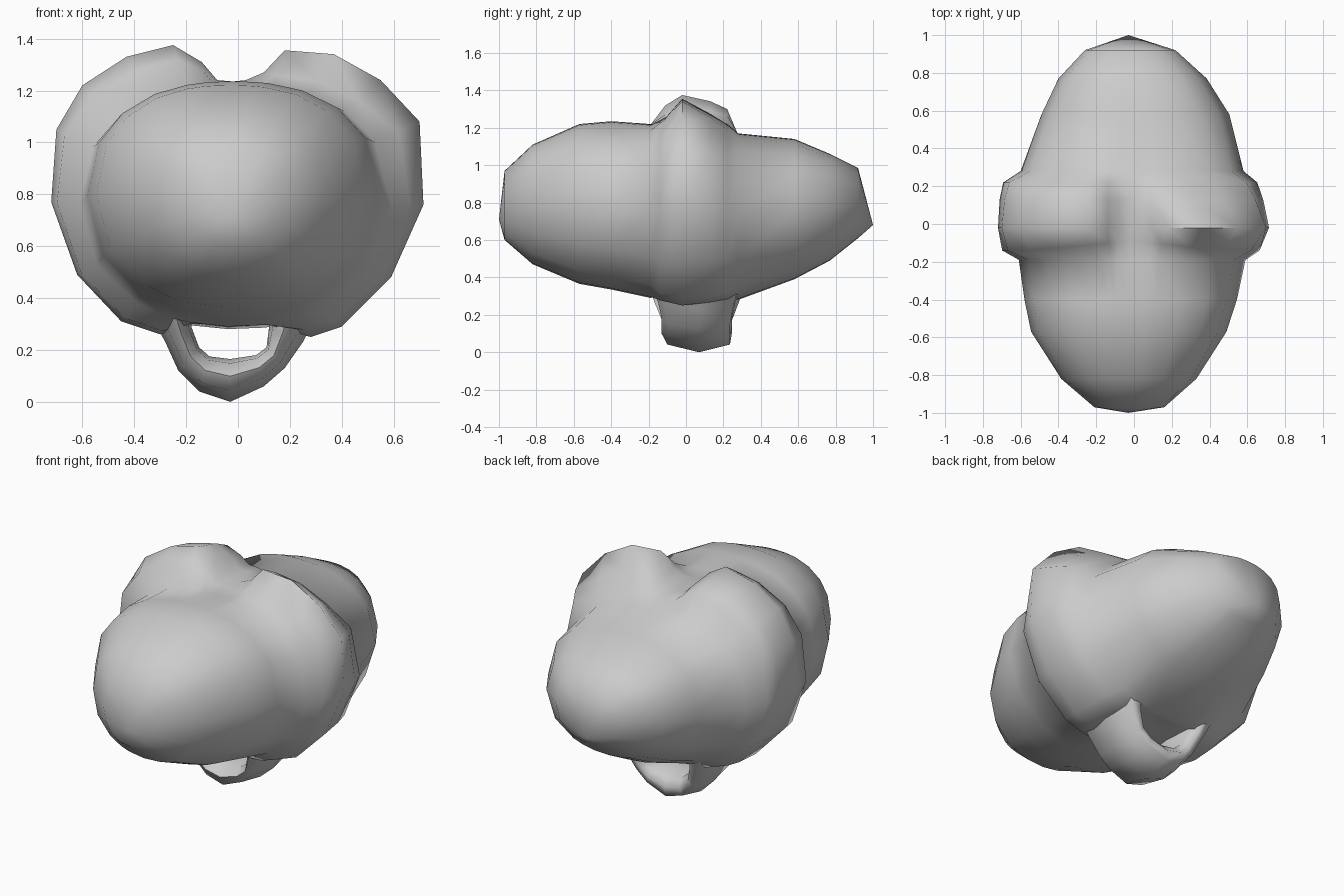
import bpy, bmesh
from math import atan2, cos, sin, pi

cube = bpy.data.objects.get("Cube")
if cube:
    bpy.data.objects.remove(cube)

# Single grey material
grey = bpy.data.materials.new("plain grey")
grey.use_nodes = True
colour = (0.6, 0.6, 0.6, 1)
grey.diffuse_color = colour
grey.node_tree.nodes["Principled BSDF"].inputs["Base Color"].default_value = colour


def loft(name, rings, tips):
    """Skin closed rings in order, closing each end with a fan to a tip."""
    bm = bmesh.new()
    rows = [[bm.verts.new(p) for p in ring] for ring in rings]
    n = len(rows[0])
    for a, b in zip(rows, rows[1:]):
        for i in range(n):
            j = (i + 1) % n
            bm.faces.new((a[i], a[j], b[j], b[i]))
    for row, tip in zip((rows[0], rows[-1]), tips):
        point = bm.verts.new(tip)
        for i in range(n):
            bm.faces.new((row[i], row[(i + 1) % n], point))
    bmesh.ops.recalc_face_normals(bm, faces=bm.faces)
    mesh = bpy.data.meshes.new(name)
    bm.to_mesh(mesh)
    bm.free()
    mesh.materials.append(grey)
    obj = bpy.data.objects.new(name, mesh)
    bpy.context.collection.objects.link(obj)
    bpy.ops.object.select_all(action="DESELECT")
    obj.select_set(True)
    bpy.context.view_layer.objects.active = obj
    bpy.ops.object.shade_smooth_by_angle(angle=pi / 2.4)
    return obj


# Outline of the raised band with its two top lobes (x, z)
band = [(-.02, 1.235), (-.08, 1.24), (-.14, 1.31), (-.25, 1.375), (-.43, 1.33),
        (-.6, 1.22), (-.7, 1.05), (-.72, .77), (-.62, .49), (-.45, .31),
        (-.3, .26), (-.18, .3), (-.03, .3), (.12, .3), (.28, .25), (.4, .29),
        (.59, .48), (.715, .76), (.7, 1.08), (.55, 1.24), (.37, 1.34),
        (.18, 1.355), (.1, 1.27), (.03, 1.24)]


def section(y, left, right, low, high):
    """Rounded cross-section between four extents, at the band's angles."""
    cx, cz = (left + right) / 2, (low + high) / 2
    a, b = (right - left) / 2, (high - low) / 2
    ring = []
    for x, z in band:
        t = atan2(z - .76, x)
        n = 2.35 if z > .76 else 2.15
        r = (abs(cos(t) / a) ** n + abs(sin(t) / b) ** n) ** (-1 / n)
        ring.append((cx + r * cos(t), y, cz + r * sin(t)))
    return ring


def blend(y, broad, tented, slant=0):
    """Ring between body and band; each half has a (side, lobe) amount."""
    ring = []
    for (bx, _, bz), (x, z) in zip(section(y, -.61, .59, .29, 1.2), band):
        side, top = broad if x < 0 else tented
        lobe = min(max((z - 1.0) / .25, 0), 1)
        amount = side + (top - side) * lobe
        shift = slant * lobe * max(0, 1 - abs(x) / .6)
        ring.append((bx + (x - bx) * amount, y + shift, bz + (z - bz) * amount))
    return ring


# Egg-shaped body with the band blended into its middle
front = [section(*s) for s in ((-.97, -.21, .16, .6, .97),
                               (-.82, -.385, .33, .47, 1.11),
                               (-.57, -.545, .49, .365, 1.22),
                               (-.4, -.58, .545, .335, 1.235),
                               (-.19, -.61, .59, .29, 1.22))]
middle = [blend(-.14, (.8, .7), (.6, .4), .05), blend(-.02, (1, 1), (1, 1)),
          blend(.13, (.92, .82), (.75, .5)), blend(.22, (.75, .6), (.5, .15))]
back = [section(*s) for s in ((.28, -.6, .58, .28, 1.17),
                              (.58, -.49, .505, .39, 1.14),
                              (.77, -.4, .385, .49, 1.06),
                              (.92, -.26, .22, .61, .985))]
loft("body", front + middle + back, ((-.03, -1, .71), (-.03, 1, .68)))

# Hanging strap: outer and inner edge points joined by a rounded section
outer = [(-.36, .38), (-.28, .23), (-.23, .12), (-.15, .04), (-.03, 0),
         (.1, .06), (.18, .13), (.25, .23), (.33, .38)]
inner = [(-.18, .36), (-.18, .29), (-.15, .21), (-.11, .175), (-.03, .165),
         (.07, .18), (.11, .21), (.12, .29), (.12, .36)]
profile = [(0, .07), (.25, -.1), (.6, -.13), (.9, -.08), (1, .06),
           (.9, .2), (.6, .245), (.25, .235)]
flare = [1.4, 1.2, 1, 1, 1, 1, 1, 1.1, 1.3]
rings = [[(o[0] + (i[0] - o[0]) * t, .06 + (y - .06) * f, o[1] + (i[1] - o[1]) * t)
          for t, y in profile] for o, i, f in zip(outer, inner, flare)]
loft("strap", rings, ((-.26, .06, .4), (.23, .06, .4)))
